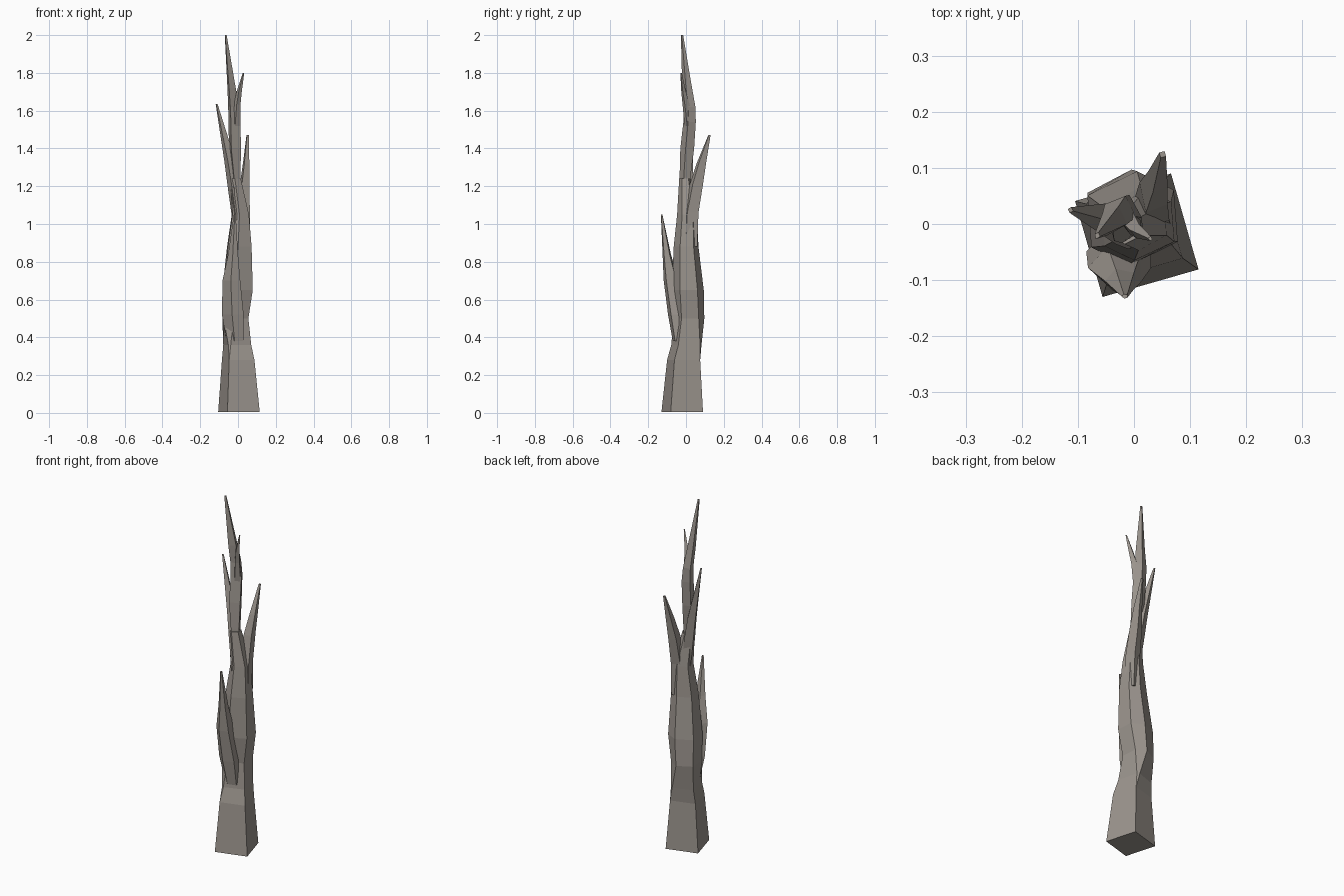
import bpy, bmesh
from math import sin, cos, radians


def ring_points(x0, x1, y0, y1, z, angles):
    # polygon with the given corner angles, stretched to fill a bounding box
    pts = [(cos(radians(a)), sin(radians(a))) for a in angles]
    us, vs = [p[0] for p in pts], [p[1] for p in pts]
    ua, ub, va, vb = min(us), max(us), min(vs), max(vs)
    return [(x0 + (x1 - x0) * (u - ua) / (ub - ua),
             y0 + (y1 - y0) * (v - va) / (vb - va), z) for u, v in pts]


def loft(name, rings):
    bm = bmesh.new()
    loops = [[bm.verts.new(p) for p in r] for r in rings]
    n = len(loops[0])
    for a, b in zip(loops, loops[1:]):
        for i in range(n):
            j = (i + 1) % n
            bm.faces.new((a[i], a[j], b[j], b[i]))
    bm.faces.new(loops[0][::-1])
    bm.faces.new(loops[-1])
    bmesh.ops.remove_doubles(bm, verts=bm.verts, dist=0.0005)
    bmesh.ops.recalc_face_normals(bm, faces=bm.faces)
    me = bpy.data.meshes.new(name)
    bm.to_mesh(me)
    bm.free()
    ob = bpy.data.objects.new(name, me)
    bpy.context.collection.objects.link(ob)
    mat = bpy.data.materials.get("bark") or bpy.data.materials.new("bark")
    mat.diffuse_color = (0.33, 0.30, 0.27, 1)
    me.materials.append(mat)


def branch(name, rows, angles):
    loft(name, [ring_points(*r, angles) for r in rows])


# trunk: square base whose corners split into bevels higher up
# x0, x1, y0, y1, z, corner split angle
trunk = [
    (-.105, .115, -.13, .09, 0.004, 0),
    (-.085, .087, -.10, .075, 0.28, 0),
    (-.078, .070, -.078, .082, 0.36, 5),
    (-.083, .055, -.065, .097, 0.50, 22),
    (-.083, .078, -.075, .094, 0.65, 24),
    (-.058, .072, -.065, .066, 0.88, 24),
    (-.033, .058, -.047, .058, 1.05, 24),
    (-.042, .015, -.036, .025, 1.24, 24),
]
loft("trunk", [ring_points(x0, x1, y0, y1, z,
                           [-29, 61 - d, 61 + d, 151, 241 - d, 241 + d])
               for x0, x1, y0, y1, z, d in trunk])

# low branch at the front
branch("front_branch", [
    (-.060, .030, -.070, .000, 0.38),
    (-.085, .030, -.095, -.005, 0.52),
    (-.082, .012, -.118, -.040, 0.70),
    (-.052, .000, -.124, -.080, 0.84),
    (-.022, -.012, -.133, -.125, 1.05)], [-40, 40, 110, 180, 260])

# branch at the back right
branch("back_branch", [
    (.000, .066, -.020, .060, 0.88),
    (.002, .063, -.010, .066, 1.06),
    (.010, .060, .020, .090, 1.21),
    (.026, .060, .056, .106, 1.32),
    (.045, .057, .118, .130, 1.47)], [-29, 61, 151, 241])

# branch on the left
branch("left_branch", [
    (-.030, .035, -.045, .030, 1.02),
    (-.055, .015, -.036, .038, 1.20),
    (-.072, -.012, -.022, .038, 1.33),
    (-.118, -.108, .020, .030, 1.635)], [-20, 80, 160, 250])

# upper stem ending in the highest tip
branch("upper_stem", [
    (-.030, .020, -.034, .022, 1.12),
    (-.030, .014, -.034, .024, 1.25),
    (-.048, .015, -.030, .043, 1.40),
    (-.050, .014, -.014, .052, 1.54),
    (-.052, .004, -.010, .050, 1.62),
    (-.056, -.012, -.020, .032, 1.72),
    (-.070, -.060, -.027, -.015, 2.0)], [-10, 70, 150, 240])

# small upper twig
branch("upper_twig", [
    (-.035, .012, -.008, .035, 1.52),
    (-.022, .013, -.018, .020, 1.63),
    (-.008, .020, -.025, .000, 1.70),
    (.025, .033, -.030, -.022, 1.80)], [-20, 80, 170, 260])
